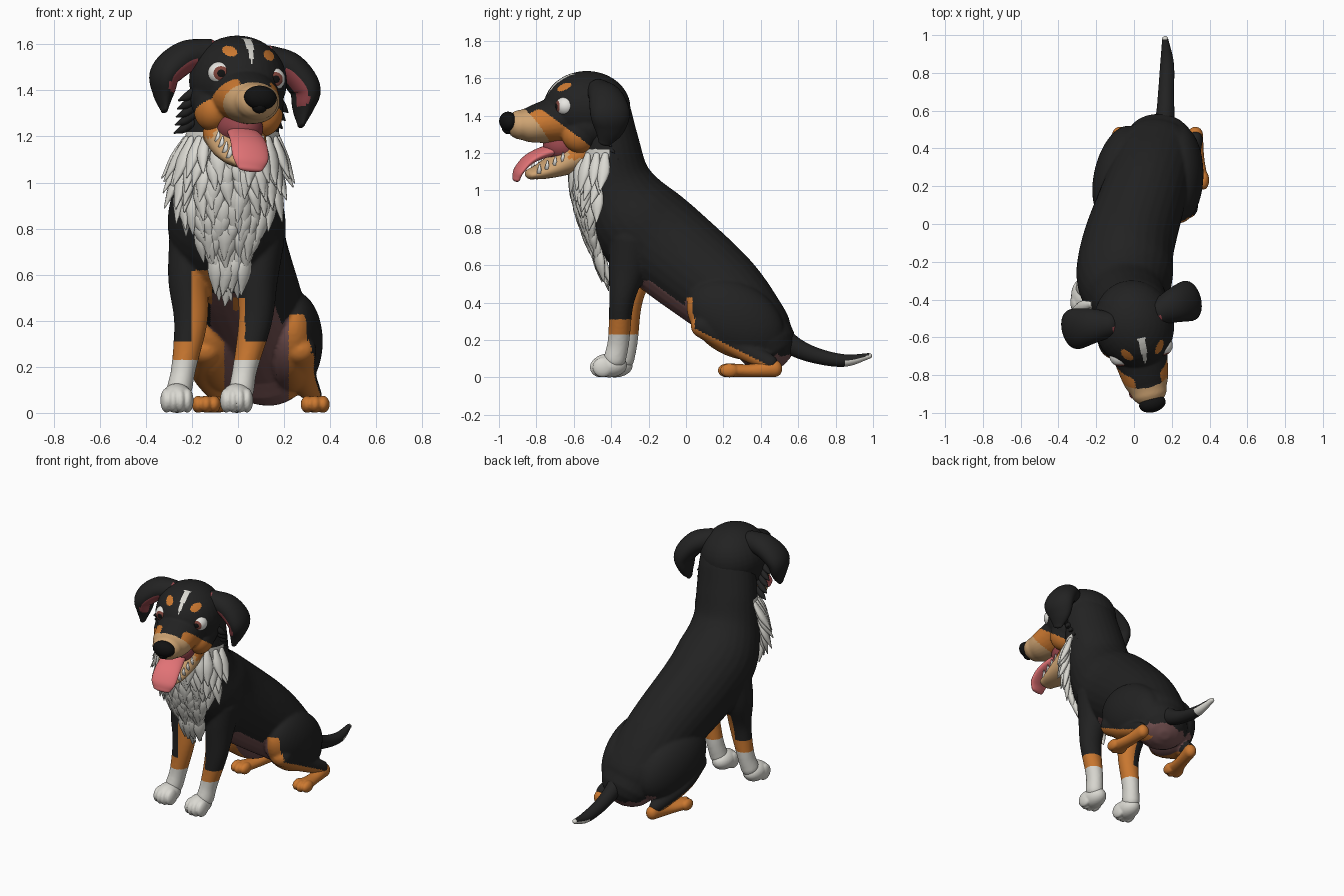
import bpy, bmesh, math, random
from mathutils import Vector, Matrix
from mathutils.bvhtree import BVHTree

if "Cube" in bpy.data.objects:
    bpy.data.objects.remove(bpy.data.objects["Cube"])
random.seed(4)
COLOURS = {
    "black_fur": (0.016, 0.016, 0.016), "orange_fur": (0.60, 0.19, 0.03),
    "tan_fur": (0.62, 0.37, 0.17), "white_fur": (0.70, 0.69, 0.64),
    "belly_brown": (0.18, 0.085, 0.085), "tongue_pink": (0.75, 0.17, 0.18),
    "mouth_red": (0.30, 0.06, 0.07), "nose_black": (0.006, 0.006, 0.006),
    "eye_white": (0.85, 0.84, 0.80), "iris_brown": (0.22, 0.06, 0.045)}
MATS = {key: bpy.data.materials.new(key) for key in COLOURS}
for key, rgb in COLOURS.items():
    MATS[key].diffuse_color = (*rgb, 1)

def tube(bm, pts, ref=(1, 0, 0), n=28, steps=6):
    """Loft ellipses along a smooth path of (x, y, z, r_side, r_up) with domed ends."""
    ref, P, path, rings = Vector(ref), [Vector(p) for p in pts], [], []
    P = [2 * P[0] - P[1]] + P + [2 * P[-1] - P[-2]]
    for i in range(1, len(P) - 2):
        a, b, c, d = P[i - 1:i + 3]
        for t in [s / steps for s in range(steps + (i == len(P) - 3))]:
            path.append(0.5 * (2 * b + (c - a) * t + (2 * a - 5 * b + 4 * c - d) * t * t
                               + (3 * b - a - 3 * c + d) * t ** 3))
    C, last = [Vector(p[:3]) for p in path], len(path) - 1
    for i, p in enumerate(path):
        t = (C[min(i + 1, last)] - C[max(i - 1, 0)]).normalized()
        rx, rz = max(p[3], 0.002), max(p[4], 0.002)
        dome = [(math.sin(k) * min(rx, rz), math.cos(k)) for k in (1.4, 1.05, 0.7, 0.35)]
        here = [(C[i], rx, rz)]
        if i == 0:
            here = [(C[i] - t * o, rx * f, rz * f) for o, f in dome] + here
        elif i == last:
            here += [(C[i] + t * o, rx * f, rz * f) for o, f in reversed(dome)]
        side = (ref - t * ref.dot(t)).normalized()
        up = t.cross(side)
        rings += [[bm.verts.new(c + side * a * math.cos(k * math.tau / n) + up * b * math.sin(k * math.tau / n))
                   for k in range(n)] for c, a, b in here]
    for r, q in zip(rings, rings[1:]):
        for k in range(n):
            bm.faces.new((r[k], r[(k + 1) % n], q[(k + 1) % n], q[k]))
    bm.faces.new(rings[0])
    bm.faces.new(rings[-1])

def ball(bm, c, r, rot=Matrix(), seg=32):
    bmesh.ops.create_uvsphere(bm, u_segments=seg, v_segments=seg // 2 + 4, radius=1,
                              matrix=Matrix.Translation(c) @ rot.to_4x4() @ Matrix.Diagonal((*r, 1)))

def part(name, rule, tubes=(), balls=(), matrix=Matrix(), voxel=0, smooth=4, ref=(1, 0, 0), bm=None):
    """Make one object, optionally fuse it by voxels, then colour faces by a rule."""
    bm = bm or bmesh.new()
    for pts in tubes:
        tube(bm, pts, ref)
    for args in balls:
        ball(bm, *args)
    bmesh.ops.recalc_face_normals(bm, faces=bm.faces)
    mesh = bpy.data.meshes.new(name)
    bm.to_mesh(mesh)
    bm.free()
    ob = bpy.data.objects.new(name, mesh)
    bpy.context.collection.objects.link(ob)
    if voxel:
        mod = ob.modifiers.new("fuse", 'REMESH')
        mod.mode, mod.voxel_size = 'VOXEL', voxel
        mod = ob.modifiers.new("soften", 'SMOOTH')
        mod.factor, mod.iterations = 0.5, smooth
        mesh = bpy.data.meshes.new_from_object(ob.evaluated_get(bpy.context.evaluated_depsgraph_get()))
        ob.modifiers.clear()
        ob.data = mesh
    mesh.materials.clear()
    names = [rule(f.center, f.normal) if callable(rule) else rule for f in mesh.polygons]
    used = sorted(set(names))
    for m in used:
        mesh.materials.append(MATS[m])
    for f, m in zip(mesh.polygons, names):
        f.material_index, f.use_smooth = used.index(m), True
    ob.matrix_world = matrix
    return ob

# Body: torso, thighs, shins and front legs fused together
def ruff_angle(z):
    return math.radians(min(82, 33 + (z - 0.64) * 90))

def body_rule(p, n):
    x, y, z = p
    if y < -0.2 and z < 0.62 and (z < 0.31 or -0.205 < x < -0.11 or (-0.02 < x < 0.03 and z < 0.5)):
        return "white_fur" if z < 0.23 else "orange_fur"
    if 0.54 < z < 1.22 and y < -0.38 and math.atan2(abs(x + 0.04), -0.38 - y) < ruff_angle(z):
        return "white_fur"
    if y > 0 and abs(x - 0.08) > 0.14 and (z < 0.285 - 0.5 * y or (n.y < -0.7 and z < 0.43)):
        return "orange_fur"
    if -0.36 < y and z < 0.52 and abs(x - 0.08) < 0.2 and (-0.7 * (n.y + n.z) > 0.7 or (y > 0.2 and n.z < -0.5)):
        return "belly_brown"
    return "black_fur"

tubes = [[(0.135, 0.42, 0.195, 0.19, 0.165), (0.115, 0.36, 0.28, 0.215, 0.19),
          (0.06, 0.18, 0.46, 0.225, 0.235), (-0.03, -0.11, 0.70, 0.245, 0.26),
          (-0.05, -0.28, 0.85, 0.255, 0.255), (-0.04, -0.385, 1.04, 0.215, 0.205),
          (-0.02, -0.42, 1.24, 0.20, 0.172), (0.0, -0.45, 1.40, 0.185, 0.16)]]
balls = [((0.115, 0.40, 0.27), (0.23, 0.14, 0.18))]
for hip, knee, hock, yaw in ((0.238, 0.27, 0.325, 0), (-0.08, -0.14, -0.08, -14)):
    turn = Matrix.Rotation(math.radians(yaw), 4, 'Z') @ Matrix.Rotation(math.radians(-30), 4, 'X')
    balls.append(((hip, 0.265, 0.31), (0.13, 0.28, 0.195), turn, 40))
    tubes.append([(knee, 0.09, 0.275, 0.07, 0.065), (knee, 0.25, 0.18, 0.065, 0.06), (hock, 0.45, 0.075, 0.04, 0.045)])
for xs, dy in (((0.10, 0.085, 0.075, 0.032, 0.015), 0), ((-0.20, -0.215, -0.205, -0.235, -0.255), 0.045)):
    tubes.append([(xs[0], -0.29 + dy, 0.74, 0.10, 0.12), (xs[1], -0.315 + dy, 0.58, 0.088, 0.10),
                  (xs[2], -0.345 + dy, 0.40, 0.073, 0.066), (xs[3], -0.36 + dy, 0.20, 0.054, 0.058),
                  (xs[4], -0.38 + dy, 0.10, 0.055, 0.06)])
body = part("body", body_rule, tubes, balls, voxel=0.009, smooth=5)

# Front paws: a pad with four toes
for name, x, dy in (("front_paw_right", -0.006, 0), ("front_paw_left", -0.265, 0.03)):
    toes = [((x + k * 0.03, -0.466 + dy + 0.014 * abs(k), 0.054), (0.027, 0.055, 0.053)) for k in (-1.5, -0.5, 0.5, 1.5)]
    part(name, "white_fur", (), [((x, -0.41 + dy, 0.064), (0.068, 0.095, 0.064))] + toes, voxel=0.006, smooth=1)

# Hind feet lying flat
for name, a, b in (("hind_foot_right", 0.325, 0.335), ("hind_foot_left", -0.075, -0.138)):
    toes = [((b + k * 0.034, 0.22 + 0.012 * abs(k), 0.037), (0.029, 0.05, 0.037)) for k in (-1, 0, 1)]
    part(name, "orange_fur", [[(a, 0.475, 0.048, 0.04, 0.046), (0.5 * a + 0.5 * b, 0.35, 0.036, 0.042, 0.035),
                               (b, 0.24, 0.038, 0.056, 0.036)]], toes, voxel=0.006, smooth=1)

# Tail with a white tip
part("tail", lambda p, n: "white_fur" if p.y > 0.97 or (p.y > 0.86 and n.z < 0.1) else "black_fur",
     [[(0.155, 0.46, 0.26, 0.07, 0.07), (0.165, 0.57, 0.17, 0.05, 0.053), (0.17, 0.70, 0.115, 0.042, 0.042),
       (0.175, 0.85, 0.09, 0.036, 0.033), (0.165, 0.98, 0.115, 0.016, 0.015)]])

# Chest ruff: overlapping tufts laid on the body surface
bm = bmesh.new()
bm.from_mesh(body.data)
tree = BVHTree.FromBMesh(bm)
bm.clear()
for z0 in [0.66 + row * 0.053 for row in range(11)]:
    amax = ruff_angle(z0)
    count = max(4, round(amax * 9))
    shift = random.uniform(0, 0.5)
    for k in range(count):
        a = amax * (2 * (k + shift) / (count - 0.5) - 1) * 0.97 + random.uniform(-0.05, 0.05)
        out, size, spots = Vector((math.sin(a), -math.cos(a), 0)), random.uniform(0.95, 1.35), []
        for drop in (0, 0.075 * size, 0.155 * size):   # root, middle and tip follow the chest
            axis = Vector((-0.04, -0.38, z0 - drop))
            hit = tree.ray_cast(axis + out, -out)[0]
            if spots and (hit is None or (hit - axis - out).length > (spots[0] - axis - out).length + 0.06):
                hit = spots[-1] - out * 0.035
                hit.z = z0 - drop
            spots.append(hit)
        flare = 0.03 + 0.055 * abs(math.sin(a)) * max(0, min(1, (z0 - 0.9) * 5))
        across = Vector((math.cos(a), math.sin(a), 0))
        sway = across * random.uniform(-0.03, 0.03)
        mid, tip = spots[1] + out * (0.012 + 0.3 * flare) + sway * 0.3, spots[2] + out * flare + sway
        tube(bm, [(*spots[0], 0.018, 0.012), (*mid, 0.03 * size, 0.02), (*tip, 0.004, 0.003)], across, 8, 3)
part("chest_ruff", "white_fur", bm=bm)

# Head pieces share one turned and tipped frame, front facing local -y
HEAD = (Matrix.Translation((0, -0.53, 1.44)) @ Matrix.Rotation(math.radians(14), 4, 'Z')
        @ Matrix.Rotation(math.radians(6), 4, 'Y'))

def head_rule(p, n):
    x, d, z = abs(p.x), -p.y, p.z
    if d > 0.05 and ((x - 0.088) / 0.028) ** 2 + ((z - 0.122) / 0.023) ** 2 < 1:
        return "orange_fur"
    if d > 0.04 and 0.075 < z < 0.185 and x < 0.004 + 0.16 * (z - 0.075):
        return "white_fur"
    if d > 0.35 + 0.75 * z and d > 0.15 and z < 0.01:
        return "tan_fur"
    if z < -0.15 + 0.75 * (d - 0.07) and d > -0.05 and z < 0 and not (x < 0.07 and z > -0.05):
        return "orange_fur"
    return "black_fur"

cheeks = [((s * 0.112, -0.06, -0.13), (0.085, 0.10, 0.10)) for s in (-1, 1)]
part("head", head_rule, [[(0, -0.05, -0.04, 0.17, 0.14), (0, -0.2, -0.07, 0.14, 0.118),
                          (0, -0.3, -0.088, 0.122, 0.098), (0, -0.36, -0.09, 0.098, 0.08)]],
     [((0, 0, 0), (0.212, 0.235, 0.198)), ((0, -0.02, -0.09), (0.205, 0.17, 0.15))] + cheeks, HEAD, 0.007, 8)

# Lower jaw, mouth lining, tongue and teeth
part("lower_jaw", lambda p, n: "orange_fur" if p.y > -0.12 and p.z > -0.26 else "tan_fur",
     [[(0, -0.03, -0.23, 0.14, 0.11), (0, -0.13, -0.29, 0.125, 0.075),
       (0, -0.23, -0.335, 0.098, 0.046), (0, -0.30, -0.355, 0.068, 0.028)]], (), HEAD)
part("mouth_lining", "mouth_red", (), [((0, -0.12, -0.205), (0.10, 0.115, 0.085))], HEAD)
part("tongue", "tongue_pink",
     [[(0, -0.10, -0.215, 0.06, 0.03), (0, -0.22, -0.235, 0.075, 0.03), (0, -0.31, -0.275, 0.082, 0.025),
       (0, -0.365, -0.335, 0.08, 0.02), (0, -0.38, -0.38, 0.058, 0.016)]], (), HEAD)
bm = bmesh.new()
for s, k in [(s, k) for s in (-1, 1) for k in range(4)]:
    bmesh.ops.create_cone(bm, cap_ends=True, segments=8, radius1=0.016, radius2=0.003, depth=0.05, matrix=(
        Matrix.Translation((s * (0.100 - 0.010 * k), -0.15 - 0.04 * k, -0.252 - 0.022 * k))))
part("teeth", "eye_white", matrix=HEAD, bm=bm)
part("nose", "nose_black", (), [((0, -0.432, -0.072), (0.072, 0.046, 0.052)),
                                ((0, -0.43, -0.105), (0.035, 0.035, 0.035))], HEAD)

for s, label in ((1, "right"), (-1, "left")):
    # Eye: the iris and pupil are rings around the gaze direction
    centre, gaze = Vector((s * 0.115, -0.146, 0.022)), Vector((s * 0.16 - 0.08, -1, -0.02)).normalized()

    def eye_rule(p, n):
        angle = (p - centre).angle(gaze)
        return "nose_black" if angle < 0.36 else "iris_brown" if angle < 0.6 else "eye_white"
    part("eye_" + label, eye_rule, (), [(centre, (0.057, 0.053, 0.055), gaze.to_track_quat('Z', 'Y').to_matrix())], HEAD)
    # Folded ear, pink along the inner front edge
    part("ear_" + label, lambda p, n: "mouth_red" if n.x * s < -0.2 and -0.08 < p.z and n.y < -0.25 else "black_fur",
         [[(s * 0.14, 0.03, 0.105, 0.07, 0.065), (s * 0.235, 0.045, 0.08, 0.095, 0.07),
           (s * 0.312, 0.05, 0.003, 0.108, 0.066), (s * 0.314, 0.045, -0.08, 0.085, 0.046),
           (s * 0.308, 0.025, -0.155, 0.035, 0.015)]], (), HEAD, ref=(0, 1, 0))
    # Cheek fur below the ear
    roots = [(s * (0.185 - 0.004 * k), 0.02 * k, -0.06 - 0.035 * k) for k in range(5)]
    part("cheek_fur_" + label, "black_fur",
         [[(x, y, z, 0.018, 0.02), (x + s * 0.03, y + 0.02, z - 0.03, 0.02, 0.018),
           (x + s * 0.06, y + 0.04, z - 0.05, 0.004, 0.004)] for x, y, z in roots], (), HEAD, ref=(0, 1, 0))

for m in bpy.data.materials:
    if m.users and not m.is_grease_pencil:
        m.use_nodes = True
        m.node_tree.nodes["Principled BSDF"].inputs["Base Color"].default_value = m.diffuse_color
